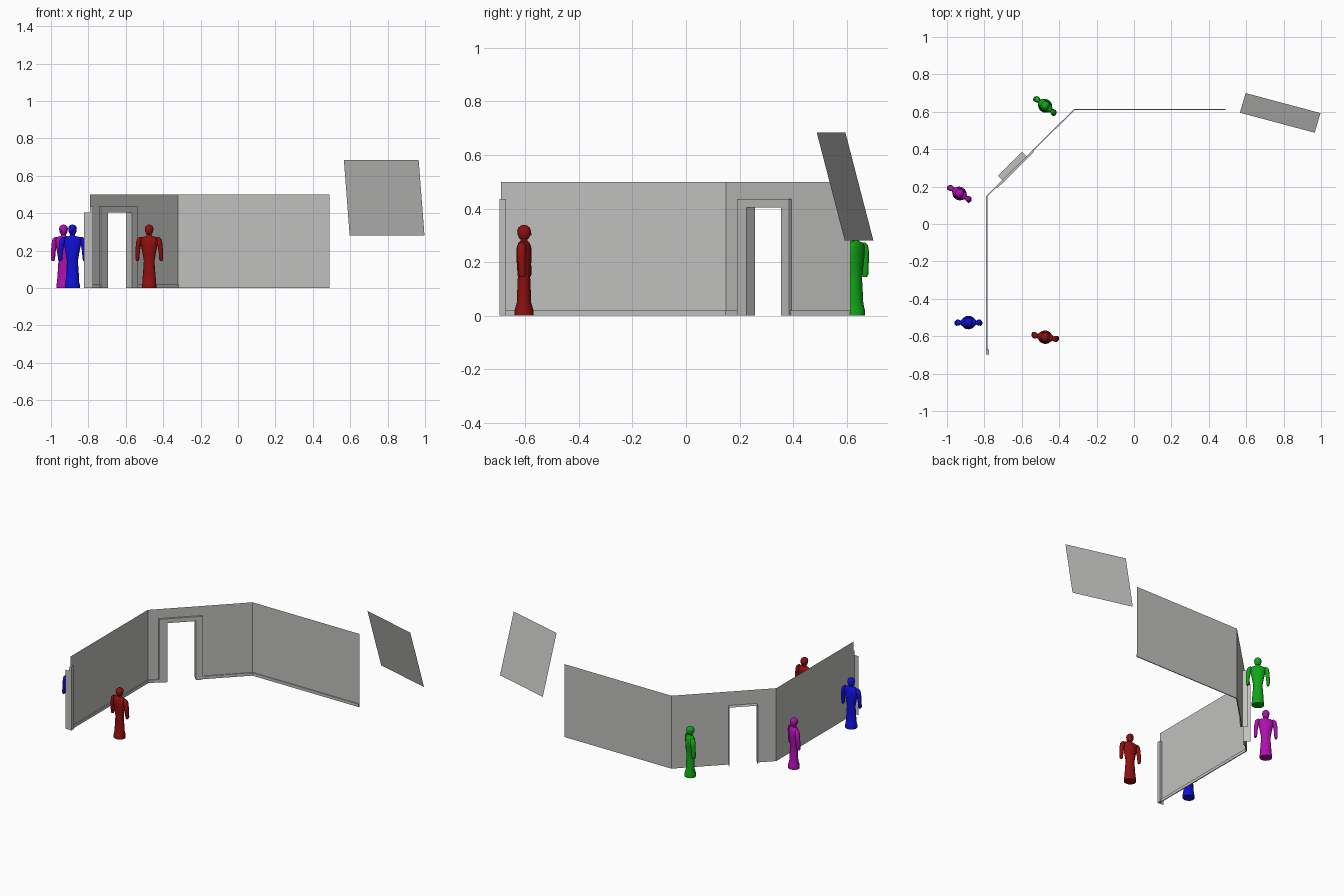
import bpy, bmesh, math
from mathutils import Vector, Matrix

if "Cube" in bpy.data.objects:
    bpy.data.objects.remove(bpy.data.objects["Cube"])


def material(name, rgb):
    m = bpy.data.materials.new(name)
    m.diffuse_color = (*rgb, 1)
    m.use_nodes = True
    m.node_tree.nodes["Principled BSDF"].inputs["Base Color"].default_value = m.diffuse_color
    return m


GREY = material("wall grey", (0.53, 0.53, 0.52))
RED = material("dark red", (0.27, 0.005, 0.005))
BLUE = material("blue", (0.005, 0.005, 0.68))
GREEN = material("green", (0.005, 0.38, 0.008))
PURPLE = material("purple", (0.43, 0.005, 0.43))


def finish(name, bm, mat, smooth=False):
    me = bpy.data.meshes.new(name)
    bm.to_mesh(me)
    bm.free()
    me.materials.append(mat)
    ob = bpy.data.objects.new(name, me)
    bpy.context.collection.objects.link(ob)
    if smooth:
        bpy.ops.object.select_all(action='DESELECT')
        bpy.context.view_layer.objects.active = ob
        ob.select_set(True)
        bpy.ops.object.shade_smooth_by_angle(angle=math.radians(45))
    return ob


class Run:
    """Wall frame: s along the wall, n towards the room, z up."""

    def __init__(self, a, b):
        self.a = Vector((*a, 0))
        self.d = Vector((b[0] - a[0], b[1] - a[1], 0))
        self.length = self.d.length
        self.d.normalize()
        self.n = Vector((self.d.y, -self.d.x, 0))

    def at(self, s, n, z):
        return self.a + self.d * s + self.n * n + Vector((0, 0, z))

    def quad(self, bm, *pts):
        bm.faces.new([bm.verts.new(self.at(*p)) for p in pts])

    def panel(self, bm, s0, s1, z0, z1):
        self.quad(bm, (s0, 0, z0), (s1, 0, z0), (s1, 0, z1), (s0, 0, z1))

    def box(self, bm, s0, s1, n0, n1, z0, z1):
        v = [bm.verts.new(self.at(s, n, z))
             for z in (z0, z1) for s, n in ((s0, n0), (s1, n0), (s1, n1), (s0, n1))]
        for f in ((0, 1, 2, 3), (7, 6, 5, 4), (0, 4, 5, 1),
                  (1, 5, 6, 2), (2, 6, 7, 3), (3, 7, 4, 0)):
            bm.faces.new([v[i] for i in f])
        bmesh.ops.recalc_face_normals(bm, faces=bm.faces)


A, B, C, D = (-0.79, -0.69), (-0.79, 0.15), (-0.32, 0.615), (0.49, 0.615)
left, diag, back = Run(A, B), Run(B, C), Run(C, D)
H, DOOR, TRIM = 0.50, 0.405, 0.435
T0, O0, O1, T1 = 0.069, 0.121, 0.302, 0.347   # doorway trim and opening
INN, OUT = 0.012, -0.033

# thin walls, the diagonal one with a doorway
bm = bmesh.new()
left.panel(bm, 0, left.length, 0, H)
back.panel(bm, 0, back.length, 0, H)
diag.panel(bm, 0, O0, 0, H)
diag.panel(bm, O1, diag.length, 0, H)
diag.panel(bm, O0, O1, DOOR, H)
finish("walls", bm, GREY)

# trim around the doorway on the room side
bm = bmesh.new()
diag.box(bm, T0, O0, 0, INN, 0, TRIM)
diag.box(bm, O1, T1, 0, INN, 0, TRIM)
diag.box(bm, O0, O1, 0, INN, DOOR, TRIM)
finish("door_trim", bm, GREY)

# jamb lining that sticks out behind the wall
bm = bmesh.new()
for s in (O0, O1):
    diag.quad(bm, (s, INN, 0), (s, OUT, 0), (s, OUT, DOOR), (s, INN, DOOR))
diag.quad(bm, (O0, INN, DOOR), (O1, INN, DOOR), (O1, OUT, DOOR), (O0, OUT, DOOR))
finish("door_jamb", bm, GREY)

# cut-off door frame at the free end of the left wall
bm = bmesh.new()
left.box(bm, -0.007, 0.018, 0, 0.014, 0, TRIM)
left.quad(bm, (-0.006, OUT, 0), (-0.006, 0.014, 0),
          (-0.006, 0.014, DOOR), (-0.006, OUT, DOOR))
finish("end_frame", bm, GREY)

# skirting boards
bm = bmesh.new()
for run, s0, s1 in ((left, 0.018, left.length), (diag, 0, T0),
                    (diag, T1, diag.length), (back, 0, back.length)):
    run.box(bm, s0, s1, 0, 0.006, 0, 0.02)
finish("skirting", bm, GREY)

# tilted floating panel
bm = bmesh.new()
bm.faces.new([bm.verts.new(p) for p in (
    (0.597, 0.70, 0.28), (0.997, 0.593, 0.28), (0.966, 0.488, 0.685), (0.566, 0.595, 0.685))])
finish("tilted_panel", bm, GREY)


def loft(bm, rings, seg=20):
    """Stack of ellipses (cx, cy, z, rx, ry), capped at both ends."""
    loops = [[bm.verts.new((cx + rx * math.cos(2 * math.pi * i / seg),
                            cy + ry * math.sin(2 * math.pi * i / seg), z))
              for i in range(seg)] for cx, cy, z, rx, ry in rings]
    for a, b in zip(loops, loops[1:]):
        for i in range(seg):
            j = (i + 1) % seg
            bm.faces.new((a[i], a[j], b[j], b[i]))
    bm.faces.new(loops[0][::-1])
    bm.faces.new(loops[-1])


BODY = [(0.0, .039, .036), (.018, .039, .036), (.032, .036, .032), (.05, .036, .026),
        (.10, .032, .025), (.145, .029, .023), (.18, .035, .026), (.225, .044, .028),
        (.258, .047, .026), (.272, .040, .020), (.279, .015, .014), (.29, .012, .012)]
HEAD = [(.284, .010, .012), (.290, .016, .019), (.303, .021, .024), (.318, .023, .026),
        (.329, .020, .022), (.337, .011, .012), (.339, .003, .003)]


# mannequin figures, facing +y before turning
def figure(name, x, y, turn, mat):
    bm = bmesh.new()
    loft(bm, [(0, 0, z, rx, ry) for z, rx, ry in BODY])
    loft(bm, [(0, 0, z, rx, ry) for z, rx, ry in HEAD])
    # nose
    loft(bm, [(0, .022, .300, .004, .006), (0, .022, .306, .004, .007),
              (0, .021, .318, .002, .003)], 8)
    for s in (-1, 1):
        loft(bm, [(s * .064, .004, .145, .006, .009), (s * .064, .004, .155, .010, .014),
                  (s * .063, .002, .195, .012, .014), (s * .058, 0, .235, .014, .017),
                  (s * .053, 0, .262, .014, .016), (s * .047, 0, .273, .007, .009)], 12)
    bm.transform(Matrix.Translation((x, y, 0)) @ Matrix.Rotation(math.radians(turn), 4, 'Z'))
    finish(name, bm, mat, True)


figure("red_figure", -0.475, -0.605, -10, RED)
figure("blue_figure", -0.885, -0.527, 180, BLUE)
figure("purple_figure", -0.933, 0.163, 148, PURPLE)
figure("green_figure", -0.475, 0.632, 142, GREEN)
